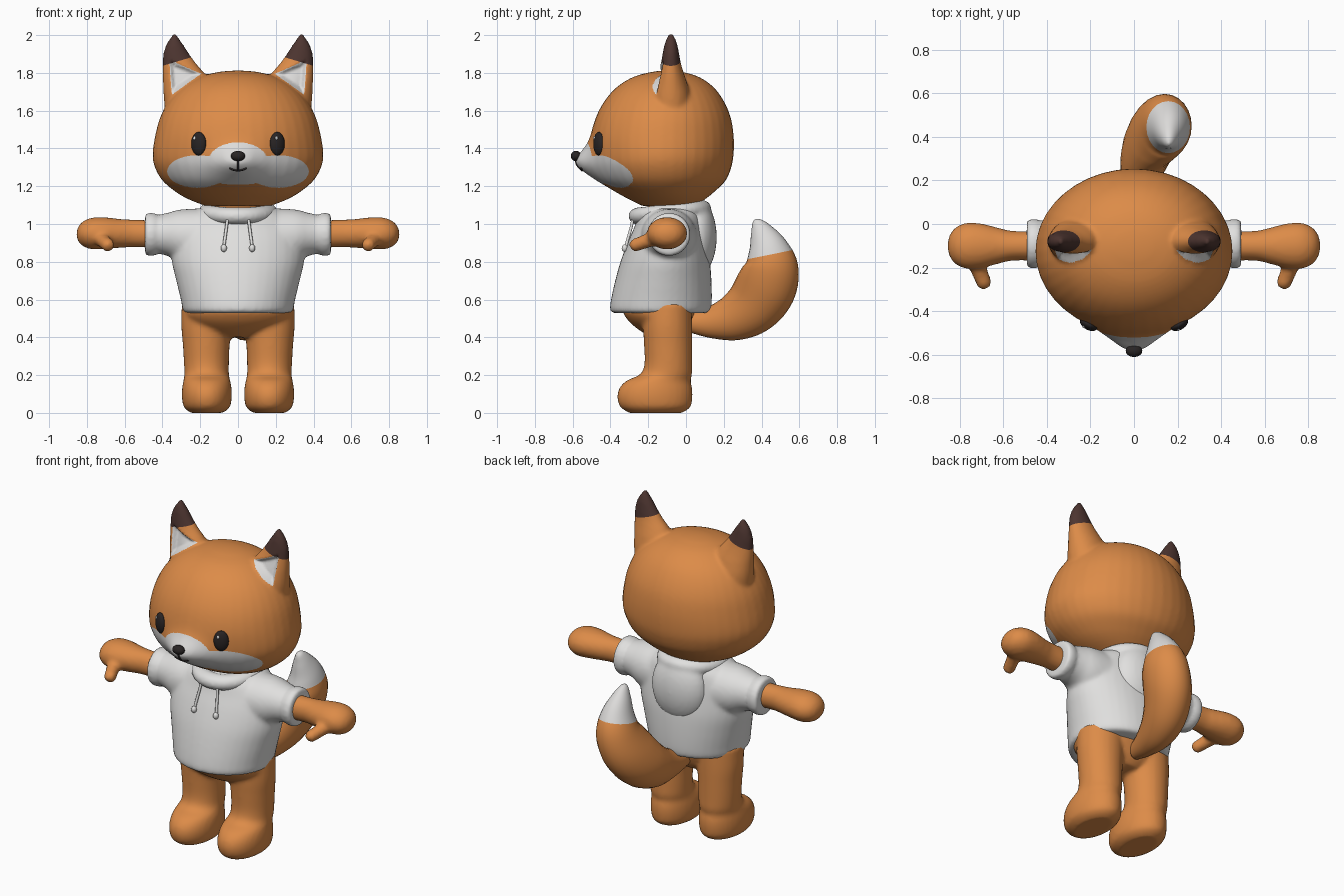
import bpy, bmesh, math
from mathutils import Vector, Matrix
from mathutils.bvhtree import BVHTree

cube = bpy.data.objects.get("Cube")
if cube:
    bpy.data.objects.remove(cube)


def material(name, rgb):
    m = bpy.data.materials.new(name)
    m.use_nodes = True
    m.diffuse_color = (*rgb, 1)
    m.node_tree.nodes["Principled BSDF"].inputs["Base Color"].default_value = (*rgb, 1)
    return m


ORANGE = material("orange fur", (.72, .26, .065))
WHITE = material("white fur", (.72, .71, .70))
BROWN = material("dark brown fur", (.075, .036, .03))
CLOTH = material("white cloth", (.75, .745, .735))
BLACK = material("black", (.022, .018, .018))
GLINT = material("eye glint", (.9, .9, .9))


def smooth_rows(rows, steps):
    """Catmull-Rom interpolation of number rows."""
    out = []
    for i in range(len(rows) - 1):
        a, b, c, d = rows[max(i - 1, 0)], rows[i], rows[i + 1], rows[min(i + 2, len(rows) - 1)]
        for k in range(steps):
            t = k / steps
            out.append([q + .5 * t * (r - p + t * (2 * p - 5 * q + 4 * r - s + t * (3 * (q - r) + s - p)))
                        for p, q, r, s in zip(a, b, c, d)])
    return out + [list(rows[-1])]


def loft(bm, rings, sides=40):
    """Skin a closed tube through (centre, u, v) ellipses."""
    loops, faces = [], []
    for c, u, v in rings:
        loops.append([bm.verts.new(c + u * math.cos(a) + v * math.sin(a))
                      for a in (math.tau * k / sides for k in range(sides))])
    for lo, hi in zip(loops, loops[1:]):
        for k in range(sides):
            j = (k + 1) % sides
            faces.append(bm.faces.new((lo[k], lo[j], hi[j], hi[k])))
    faces += [bm.faces.new(loops[0]), bm.faces.new(loops[-1])]
    bmesh.ops.recalc_face_normals(bm, faces=faces)


def upright(bm, rows, side=1, steps=5):
    """Rows of z, centre x, radius x, centre y, radius y."""
    loft(bm, [(Vector((side * x, y, z)), Vector((rx, 0, 0)), Vector((0, ry, 0)))
              for z, x, rx, y, ry in smooth_rows(rows, steps)])


def sideways(bm, rows, side):
    """Rows of x, centre y, radius y, centre z, radius z."""
    loft(bm, [(Vector((side * x, y, z)), Vector((0, ry, 0)), Vector((0, 0, rz)))
              for x, y, ry, z, rz in smooth_rows(rows, 5)])


def blob(bm, centre, size, rot=Matrix()):
    bmesh.ops.create_uvsphere(bm, u_segments=28, v_segments=18, radius=1,
                              matrix=Matrix.Translation(centre) @ rot @ Matrix.Diagonal((*size, 1)))


def finish(name, bm, mats, voxel=0, relax=5):
    """Make an object; with a voxel size, fuse its volumes into one skin."""
    me = bpy.data.meshes.new(name)
    bm.to_mesh(me)
    bm.free()
    ob = bpy.data.objects.new(name, me)
    bpy.context.scene.collection.objects.link(ob)
    if voxel:
        r = ob.modifiers.new("fuse", 'REMESH')
        r.mode, r.voxel_size = 'VOXEL', voxel
        s = ob.modifiers.new("relax", 'SMOOTH')
        s.factor, s.iterations = .5, relax
        fused = bpy.data.meshes.new_from_object(ob.evaluated_get(bpy.context.evaluated_depsgraph_get()))
        ob.modifiers.clear()
        ob.data = fused
        bpy.data.meshes.remove(me)
        fused.name = name
    ob.data.materials.clear()
    for m in mats:
        ob.data.materials.append(m)
    for p in ob.data.polygons:
        p.use_smooth, p.material_index = True, 0
    return ob


def skin(ob):
    return BVHTree.FromPolygons([v.co for v in ob.data.vertices], [p.vertices[:] for p in ob.data.polygons])


def on_front(tree, x, z):
    hit, normal, *_ = tree.ray_cast(Vector((x, -2, z)), Vector((0, 1, 0)))
    return hit, normal


def paint(ob, index, inside):
    """Colour faces where inside() > 0 and snap the edge onto the border."""
    me, tree, e = ob.data, skin(ob), .001
    chosen, others = set(), set()
    for p in me.polygons:
        hit = inside(p.center) > 0
        if hit:
            p.material_index = index
        (chosen if hit else others).update(p.vertices)
    for i in chosen & others:
        co = me.vertices[i].co
        f = inside(co)
        g = Vector([(inside(co + d) - f) / e for d in (Vector((e, 0, 0)), Vector((0, e, 0)), Vector((0, 0, e)))])
        if g.length > .01:
            step = g * (-f / g.length_squared)
            if step.length < .012:
                me.vertices[i].co = tree.find_nearest(co + step)[0]


# Head with ears
bm = bmesh.new()
upright(bm, [(z, 0, rx, y, ry) for z, rx, y, ry in (
    (1.095, .17, -.09, .14), (1.13, .26, -.10, .20), (1.17, .33, -.11, .26), (1.23, .40, -.12, .33),
    (1.30, .44, -.125, .365), (1.37, .452, -.125, .377), (1.47, .438, -.125, .377), (1.57, .41, -.12, .355),
    (1.66, .36, -.115, .31), (1.73, .29, -.11, .25), (1.78, .20, -.105, .17), (1.805, .10, -.1, .08),
    (1.812, .02, -.1, .02))])
ear = [(1.55, .14, .38, .10), (1.66, .14, .392, .105), (1.75, .15, .397, .085), (1.80, .18, .399, .068),
       (1.85, .222, .399, .053), (1.90, .258, .396, .044), (1.95, .29, .38, .034), (1.985, .315, .358, .022),
       (2.012, .328, .34, .008)]
for s in (-1, 1):
    upright(bm, [(z, (a + b) / 2, (b - a) / 2, -.08, ry) for z, a, b, ry in ear], s)
head = finish("head", bm, [ORANGE, WHITE, BROWN], .0115, 4)


def ear_hollow(co):
    x, z = abs(co.x), co.z
    corners = ((.365, 1.87), (.195, 1.795), (.35, 1.685))
    d = [.25 + co.y, -.085 - co.y]
    for (ax, az), (bx, bz) in zip(corners, corners[1:] + corners[:1]):
        d.append(((bx - ax) * (z - az) - (bz - az) * (x - ax)) / math.hypot(bx - ax, bz - az))
    return min(d)


def face_patch(co):
    x, z = abs(co.x), co.z
    spots = ((.215, 1.278, .16, .086), (0, 1.335, .155, .097), (0, 1.28, .25, .07))
    f = max(1 - math.hypot((x - cx) / rx, (z - cz) / rz) for cx, cz, rx, rz in spots)
    return min(f * .1, -.2 - co.y)


for v in head.data.vertices:
    co = v.co
    if co.y < -.15:
        co.y -= .085 * math.exp(-(co.x / .13) ** 2 - ((co.z - 1.325) / .085) ** 2)
paint(head, 1, face_patch)
paint(head, 1, ear_hollow)
paint(head, 2, lambda co: co.z - 1.84 - .3 * (.39 - abs(co.x)))
for v in head.data.vertices:
    if v.co.z > 1.66:
        v.co.y += min(max(ear_hollow(v.co), 0), .022) * 1.4

# Face details
face = skin(head)
for s, side in ((1, "left"), (-1, "right")):
    hit, n = on_front(face, s * .208, 1.425)
    turn = Matrix.Rotation(math.atan2(n.x, -n.y), 4, 'Z')
    bm = bmesh.new()
    blob(bm, hit, (.043, .024, .062), turn)
    finish(side + "_eye", bm, [BLACK])
    bm = bmesh.new()
    blob(bm, hit + turn @ Vector((-.015, -.019, .03)), (.008, .005, .01), turn)
    finish(side + "_eye_glint", bm, [GLINT])
bm = bmesh.new()
blob(bm, Vector((0, on_front(face, 0, 1.36)[0].y - .01, 1.36)), (.038, .028, .027))
finish("nose", bm, [BLACK])


def cord(name, paths, radius, mat):
    cu = bpy.data.curves.new(name, 'CURVE')
    cu.dimensions, cu.bevel_depth, cu.bevel_resolution, cu.use_fill_caps = '3D', radius, 3, True
    for path in paths:
        sp = cu.splines.new('POLY')
        sp.points.add(len(path) - 1)
        for p, co in zip(sp.points, path):
            p.co = (*co, 1)
    cu.materials.append(mat)
    bpy.context.scene.collection.objects.link(bpy.data.objects.new(name, cu))


smile = [on_front(face, .045 * k / 6, 1.284 + .012 * (k / 6) ** 2)[0] for k in range(-6, 7)]
philtrum = [on_front(face, 0, 1.284 + .012 * k)[0] for k in range(6)]
cord("mouth", [smile, philtrum], .006, BLACK)

# Body: torso, neck, legs, feet, arms and thumbs
bm = bmesh.new()
upright(bm, [(.40, 0, .10, -.1, .08), (.44, 0, .20, -.12, .13), (.50, 0, .27, -.14, .175), (.57, 0, .28, -.14, .195),
             (.75, 0, .27, -.11, .18), (1.0, 0, .16, -.08, .13), (1.16, 0, .15, -.08, .13)])
leg = [(0, .165, .085, -.16, .14), (.03, .165, .121, -.162, .185), (.08, .165, .132, -.165, .199),
       (.13, .165, .131, -.16, .193), (.17, .165, .124, -.145, .17), (.205, .166, .118, -.105, .137),
       (.26, .167, .119, -.094, .126), (.36, .168, .124, -.095, .127), (.46, .166, .134, -.098, .13),
       (.58, .16, .138, -.1, .13)]
arm = [(.40, -.1, .07, .945, .073), (.55, -.1, .068, .95, .073), (.62, -.1, .082, .95, .076),
       (.70, -.1, .102, .952, .083), (.77, -.1, .105, .95, .084), (.82, -.1, .083, .948, .066),
       (.845, -.1, .05, .947, .04), (.855, -.1, .015, .947, .012)]
for s in (-1, 1):
    upright(bm, leg, s)
    sideways(bm, arm, s)
    for k in range(7):
        t = k / 6
        r = .04 - .004 * t
        blob(bm, Vector((s * (.735 - .045 * t), -.15 - .115 * t, .93 - .04 * t)), (r, r, r))
finish("body", bm, [ORANGE], .013)

# Hooded top: shirt and sleeves fused, hood pouch and collar on top
bm = bmesh.new()
upright(bm, [(z, 0, rx, y, ry) for z, rx, y, ry in (
    (.528, .275, -.135, .25), (.545, .292, -.135, .267), (.60, .303, -.13, .267), (.70, .327, -.12, .255),
    (.80, .35, -.11, .237), (.90, .35, -.1, .21), (.98, .33, -.09, .185), (1.04, .28, -.085, .17),
    (1.085, .20, -.08, .155))])
sleeve = [(.15, -.09, .16, .92, .165), (.30, -.09, .14, .935, .142), (.37, -.09, .118, .945, .115),
          (.43, -.09, .103, .945, .103), (.442, -.09, .112, .945, .113), (.48, -.09, .112, .945, .113),
          (.492, -.09, .1, .945, .1)]
for s in (-1, 1):
    sideways(bm, sleeve, s)
shirt = finish("shirt", bm, [CLOTH], .0125)

bm = bmesh.new()
blob(bm, Vector((0, .055, .93)), (.18, .108, .205))
collar = []
for k in range(41):
    a = math.tau * k / 40
    out = Vector((math.cos(a), math.sin(a), 0))
    centre = Vector((.155 * out.x, -.085 + .165 * out.y, 1.062 + .02 * out.y))
    collar.append((centre, out * .055, Vector((0, 0, .046))))
loft(bm, collar, 20)
finish("hood", bm, [CLOTH], .0125, 4)

# Drawstrings
front = skin(shirt)
for s, side in ((1, "left"), (-1, "right")):
    path = []
    for k in range(9):
        x, z = s * (.055 + .02 * k / 8), 1.03 - .15 * k / 8
        path.append(on_front(front, x, z)[0] + Vector((0, -.006 - .02 * (1 - k / 8), 0)))
    cord(side + "_drawstring", [path], .008, CLOTH)
    bm = bmesh.new()
    blob(bm, path[-1] + Vector((0, -.006, -.008)), (.016, .016, .02))
    finish(side + "_string_bead", bm, [CLOTH])

# Tail: a curved tapering tube with a pale tip
path = smooth_rows([(0, .01, .48, .05), (.02, .13, .48, .085), (.04, .25, .505, .125), (.07, .35, .565, .152),
                    (.11, .42, .66, .162), (.145, .45, .77, .146), (.16, .435, .87, .108), (.16, .40, .96, .062),
                    (.16, .375, 1.01, .028), (.16, .368, 1.025, .006)], 6)
rings = []
for i, (x, y, z, r) in enumerate(path):
    a, b = path[max(i - 1, 0)], path[min(i + 1, len(path) - 1)]
    along = Vector((0, b[1] - a[1], b[2] - a[2])).normalized()
    rings.append((Vector((x, y, z)), Vector((r * .82, 0, 0)), along.cross(Vector((1, 0, 0))) * r))
bm = bmesh.new()
loft(bm, rings, 24)
tail = finish("tail", bm, [ORANGE, WHITE])
paint(tail, 1, lambda co: co.z - .815 - .2 * (co.y - .33))
